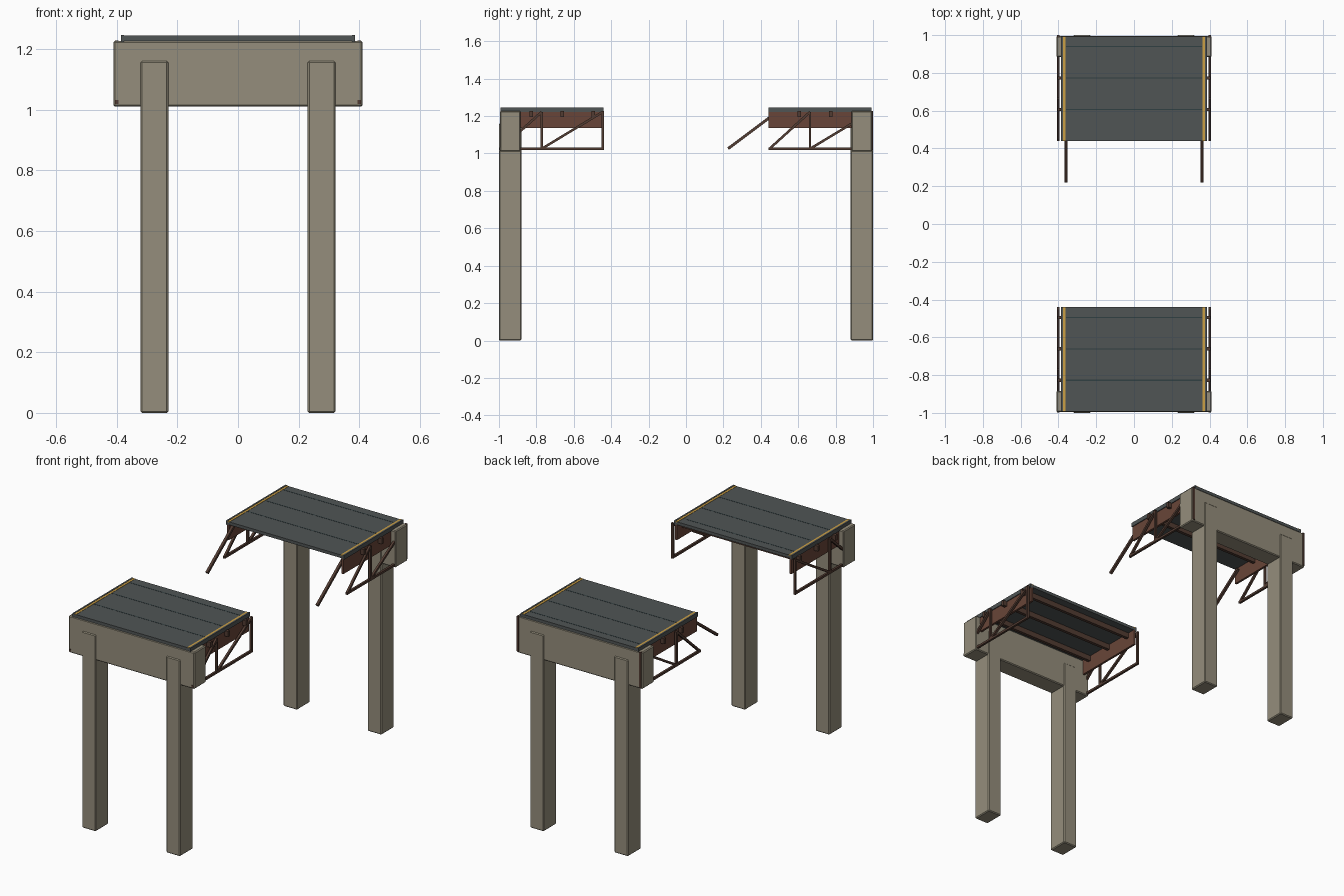
import bpy
from mathutils import Vector

if "Cube" in bpy.data.objects:
    bpy.data.objects.remove(bpy.data.objects["Cube"])


def material(name, color):
    m = bpy.data.materials.new(name)
    m.diffuse_color = (*color, 1)
    m.use_nodes = True
    m.node_tree.nodes["Principled BSDF"].inputs["Base Color"].default_value = m.diffuse_color
    return m


CONCRETE = material("concrete", (0.30, 0.27, 0.20))
ASPHALT = material("asphalt", (0.08, 0.09, 0.09))
SEAM = material("seam", (0.03, 0.05, 0.055))
RUST = material("rusty_steel", (0.14, 0.06, 0.04))
DARK_RUST = material("dark_steel", (0.085, 0.045, 0.032))
YELLOW = material("yellow_paint", (0.60, 0.35, 0.06))


def box(name, x, y, z, mat, bevel=0.0):
    """Box from (min, max) ranges on each axis."""
    bpy.ops.mesh.primitive_cube_add(size=1)
    o = bpy.context.object
    o.name = name
    r = [sorted(v) for v in (x, y, z)]
    for v in o.data.vertices:
        v.co = [r[i][1] if v.co[i] > 0 else r[i][0] for i in range(3)]
    o.data.materials.append(mat)
    if bevel:
        b = o.modifiers.new("bevel", 'BEVEL')
        b.width = bevel
        b.segments = 1
    return o


def bar(name, a, b, mat, t=0.013):
    """Square steel bar between two points."""
    a, b = Vector(a), Vector(b)
    d = b - a
    h = d.length / 2
    o = box(name, (-t / 2, t / 2), (-t / 2, t / 2), (-h, h), mat)
    o.location = (a + b) / 2
    # keep one pair of sides facing along x
    ux = Vector((1, 0, 0))
    w = d.normalized()
    uy = w.cross(ux).normalized()
    m = o.matrix_world.to_3x3()
    m.col[0], m.col[1], m.col[2] = ux, uy, w
    o.rotation_euler = m.to_euler()
    return o


# Each end of the bridge: sign, truss panel point, seams
ENDS = (("front", -1, -0.772, (-0.827, -0.661, -0.495)),
        ("back", 1, 0.663, (0.606, 0.773, 0.94)))
ZB, ZT = 1.025, 1.222

for end, s, mid, seams in ENDS:
    # Concrete pier cap and legs
    box(end + "_pier_cap", (-0.411, 0.411), (s * 0.884, s * 0.995), (1.01, 1.227), CONCRETE, 0.005)
    for side in (-1, 1):
        box(end + "_pier_leg", (side * 0.23, side * 0.321), (s * 0.88, s * 1.0), (0, 1.16), CONCRETE, 0.005)

    # Road deck with seams
    box(end + "_deck", (-0.383, 0.383), (s * 0.44, s * 0.993), (1.226, 1.244), ASPHALT)
    for y in seams:
        box(end + "_deck_seam", (-0.36, 0.36), (y - 0.003, y + 0.003), (1.24, 1.2448), SEAM)
        # Cross beam under each seam, ends poking through the girders
        box(end + "_cross_beam", (-0.405, 0.405), (y - 0.009, y + 0.009), (1.194, 1.226), DARK_RUST)

    for k in (-1, 1):
        # Painted line, edge kerb and plate girder
        box(end + "_edge_line", (k * 0.363, k * 0.376), (s * 0.44, s * 0.993), (1.24, 1.2455), YELLOW)
        box(end + "_kerb", (k * 0.376, k * 0.386), (s * 0.44, s * 0.993), (1.222, 1.247), ASPHALT)
        box(end + "_girder", (k * 0.368, k * 0.381), (s * 0.44, s * 0.99), (1.135, 1.229), RUST)

        # Side truss
        x = k * 0.4
        bar(end + "_bottom_chord", (x, s * 0.44, ZB), (x, s * 0.998, ZB), DARK_RUST)
        bar(end + "_truss_post", (x, mid, ZB), (x, mid, ZT), DARK_RUST)
        lo, hi = (-0.99, -0.446) if s < 0 else (0.446, 0.99)
        bar(end + "_truss_diagonal", (x, lo, ZB), (x, mid, ZT), DARK_RUST)
        bar(end + "_truss_diagonal", (x, mid, ZB), (x, hi, ZT), DARK_RUST)
        py = -0.446 if s < 0 else 0.993
        bar(end + "_end_post", (x, py, ZB - 0.006), (x, py, ZT + 0.005), DARK_RUST)

# Torn struts hanging from the back span
for k in (-1, 1):
    bar("broken_strut", (k * 0.36, 0.475, 1.213), (k * 0.36, 0.225, 1.026), DARK_RUST, 0.015)
